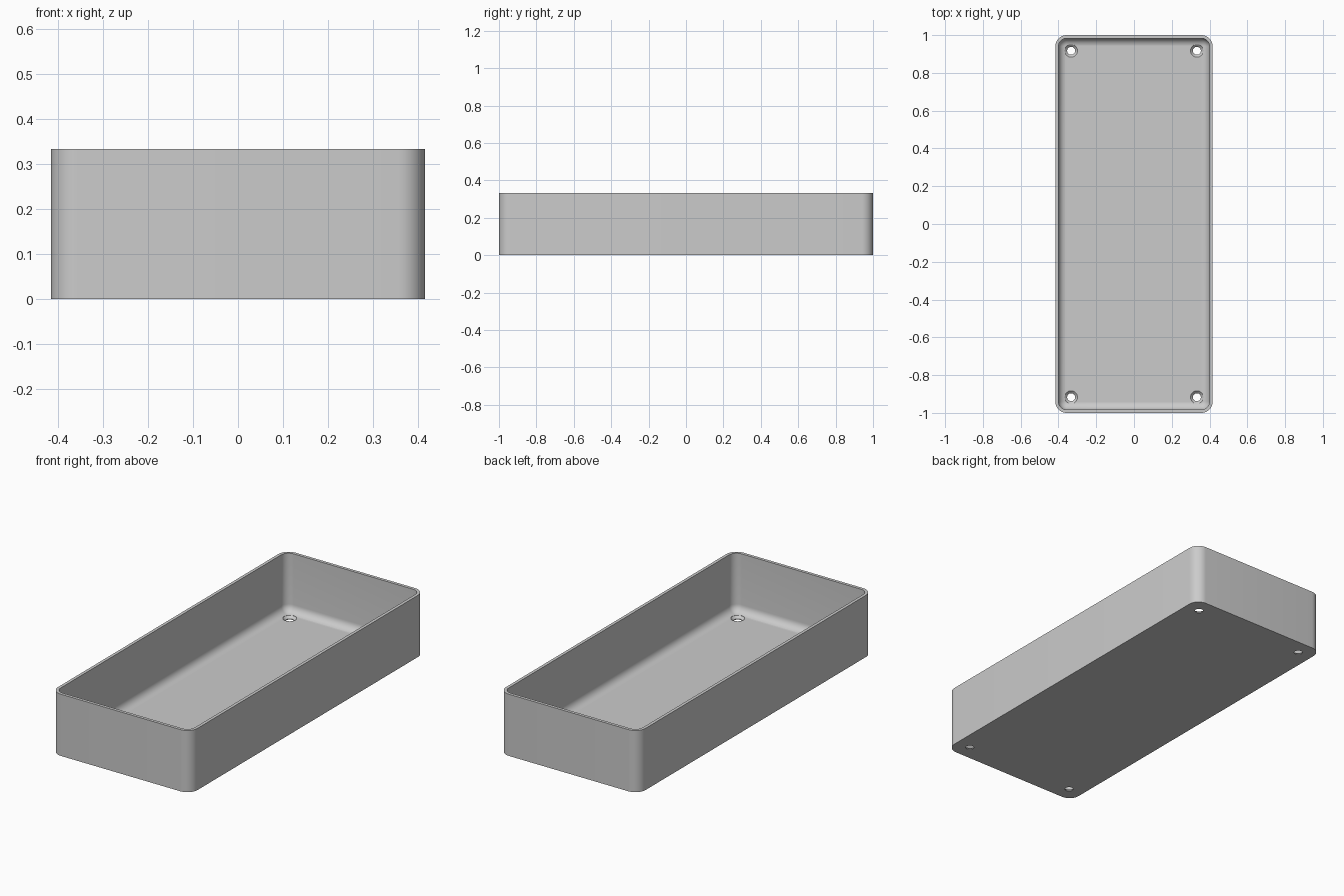
import bpy, bmesh, math

WIDTH, LENGTH, HEIGHT = 0.833, 2.0, 0.333
WALL, CORNER, FILLET, FLOOR = 0.0167, 0.06, 0.042, 0.0167
HOLE_X, HOLE_Y = 0.333, 0.917

cube = bpy.data.objects.get("Cube")
if cube:
    bpy.data.objects.remove(cube, do_unlink=True)

grey = bpy.data.materials.new("plain grey")
grey.use_nodes = True
grey.diffuse_color = (0.6, 0.6, 0.6, 1)
grey.node_tree.nodes["Principled BSDF"].inputs["Base Color"].default_value = grey.diffuse_color


def rounded_loop(bm, inset, z, steps=10):
    """Ring of vertices around a rounded rectangle, inset from the outer wall."""
    radius = CORNER - inset
    cx, cy = WIDTH / 2 - CORNER, LENGTH / 2 - CORNER
    ring = []
    for quarter, (sx, sy) in enumerate([(1, 1), (-1, 1), (-1, -1), (1, -1)]):
        for i in range(steps + 1):
            a = math.pi / 2 * (quarter + i / steps)
            ring.append(bm.verts.new((sx * cx + radius * math.cos(a),
                                      sy * cy + radius * math.sin(a), z)))
    return ring


def circle_loop(bm, radius, z, steps=32):
    return [bm.verts.new((radius * math.cos(2 * math.pi * i / steps),
                          radius * math.sin(2 * math.pi * i / steps), z))
            for i in range(steps)]


def loft(name, make_loop, sections):
    """Closed solid skinned through a list of (size, z) sections."""
    bm = bmesh.new()
    rings = [make_loop(bm, size, z) for size, z in sections]
    for low, high in zip(rings, rings[1:]):
        for i in range(len(low)):
            j = (i + 1) % len(low)
            bm.faces.new((low[i], low[j], high[j], high[i]))
    bm.faces.new(rings[0][::-1])
    bm.faces.new(rings[-1])
    bmesh.ops.recalc_face_normals(bm, faces=bm.faces[:])
    mesh = bpy.data.meshes.new(name)
    bm.to_mesh(mesh)
    bm.free()
    mesh.materials.append(grey)
    obj = bpy.data.objects.new(name, mesh)
    bpy.context.collection.objects.link(obj)
    return obj


# Open tray: outer wall, flat rim, inner wall, rounded edge into the floor
sections = [(0, 0), (0, HEIGHT), (WALL, HEIGHT)]
for i in range(9):
    a = math.pi / 2 * i / 8
    sections.append((WALL + FILLET * (1 - math.cos(a)),
                     FLOOR + FILLET * (1 - math.sin(a))))
tray = loft("tray", rounded_loop, sections)

# Countersunk screw holes in the four corners of the floor
bpy.context.view_layer.objects.active = tray
for sx in (-1, 1):
    for sy in (-1, 1):
        cutter = loft("hole_cutter", circle_loop,
                      [(0.021, -0.02), (0.021, 0.004), (0.034, FLOOR), (0.034, 0.1)])
        cutter.location = (sx * HOLE_X, sy * HOLE_Y, 0)
        cutter.hide_render = True
        cut = tray.modifiers.new("screw hole", 'BOOLEAN')
        cut.operation, cut.solver, cut.object = 'DIFFERENCE', 'EXACT', cutter
        bpy.context.view_layer.update()
        bpy.ops.object.modifier_apply(modifier=cut.name)
        bpy.data.objects.remove(cutter, do_unlink=True)

# Smooth corners and inner rounding, crisp rim and holes
bpy.ops.object.select_all(action='DESELECT')
tray.select_set(True)
bpy.ops.object.shade_smooth_by_angle(angle=math.radians(30))
